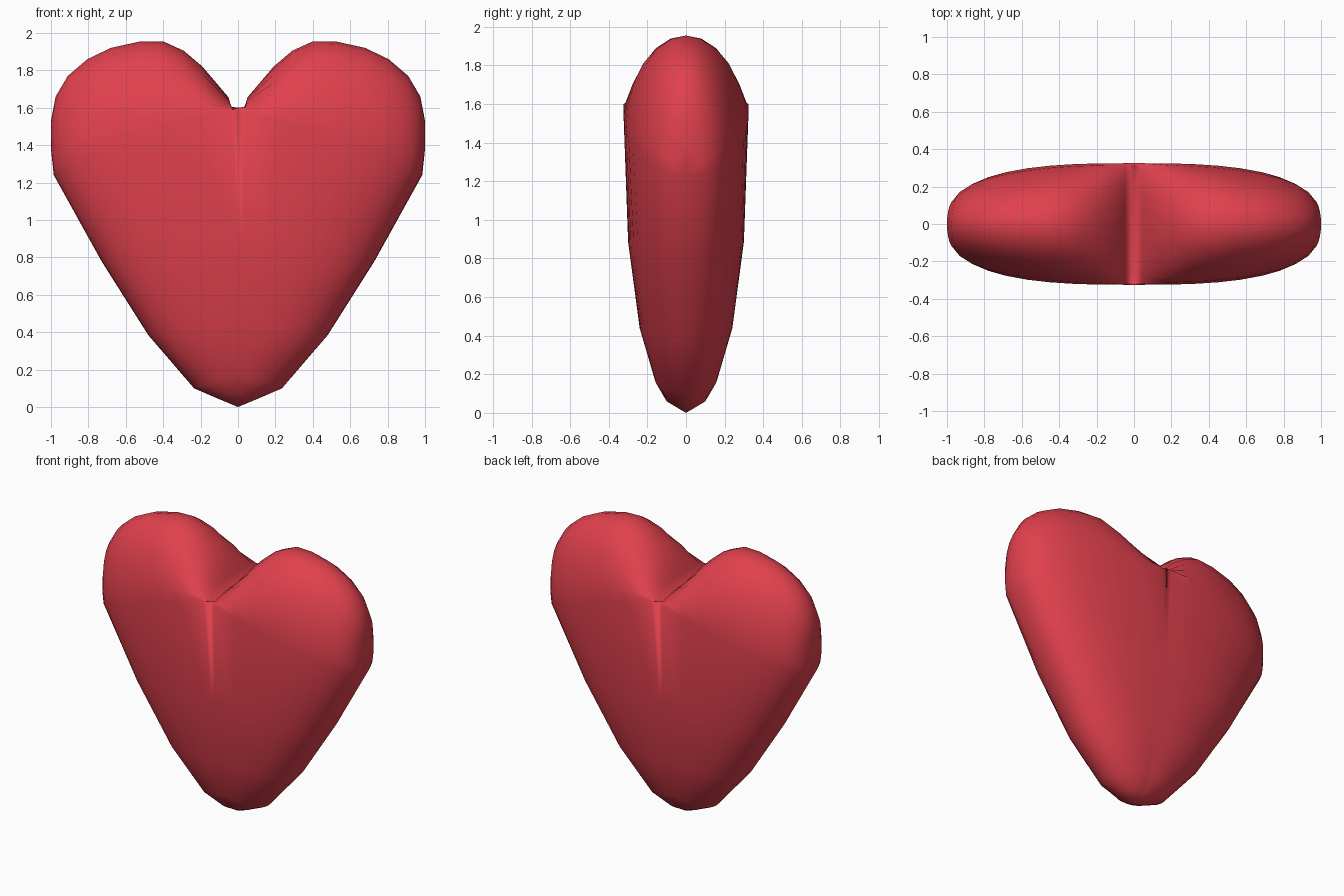
import bpy, bmesh, math

if "Cube" in bpy.data.objects:
    bpy.data.objects.remove(bpy.data.objects["Cube"])

red = bpy.data.materials.new("heart_red")
red.diffuse_color = (0.75, 0.052, 0.075, 1)
red.use_nodes = True
red.node_tree.nodes["Principled BSDF"].inputs["Base Color"].default_value = red.diffuse_color

# Fractions of the half width where the lengthwise lines start, side to centre
FRACS = [1, 0.995, 0.97, 0.93, 0.87, 0.79, 0.70, 0.58, 0.46, 0.34, 0.22, 0.04, 0]
# Lobe outline in the x-z plane, from the outer shoulder over the top to the cleft
ARC = [(0.985, 1.24), (1.0, 1.38), (1.0, 1.53), (0.975, 1.66), (0.91, 1.77),
       (0.805, 1.86), (0.68, 1.92), (0.52, 1.955), (0.40, 1.955), (0.29, 1.905),
       (0.19, 1.82), (0.05, 1.655), (0, 1.45)]
# Body rings: half width, half depth, z at the centre, z at the side, roundness
RINGS = [(0.985, 0.325, 1.60, 1.24, 2.8), (0.73, 0.30, 0.89, 0.78, 2.6),
         (0.48, 0.24, 0.44, 0.385, 2.4), (0.235, 0.16, 0.17, 0.10, 2.2),
         (0.12, 0.10, 0.06, 0.05, 2.0), (0, 0, 0, 0, 2.0)]
STEPS = 6


def ring_points(w, d, z_mid, z_side, n):
    drop = z_mid - z_side
    return [(w * f, d * (1 - f ** n) ** (1 / n),
             z_mid - drop * (0.8 * f + 0.2 * f ** 4)) for f in FRACS]


def lobe_points(ridge, k):
    """Row of points k steps up the dome from the ridge to the lobe outline."""
    a = math.pi / 2 * k / STEPS
    s, c = math.sin(a), math.cos(a)
    return [(r[0] + (p[0] - r[0]) * s, r[1] * c, r[2] + (p[1] - r[2]) * s)
            for r, p in zip(ridge, ARC)]


# Rows from the bottom tip, past the widest ridge, to the top of the lobe
body = [ring_points(*r) for r in reversed(RINGS)]
rows = body + [lobe_points(body[-1], k) for k in range(1, STEPS + 1)]

# Four mirrored quarters joined into one skin
bm = bmesh.new()
for sx in (1, -1):
    for sy in (1, -1):
        grid = [[bm.verts.new((x * sx, y * sy, z)) for x, y, z in row] for row in rows]
        for lo, hi in zip(grid, grid[1:]):
            for i in range(len(FRACS) - 1):
                quad = [lo[i], lo[i + 1], hi[i + 1], hi[i]]
                bm.faces.new(quad if sx * sy < 0 else quad[::-1])
bmesh.ops.remove_doubles(bm, verts=bm.verts, dist=0.0005)
bmesh.ops.dissolve_degenerate(bm, edges=bm.edges, dist=0.0005)
bmesh.ops.recalc_face_normals(bm, faces=bm.faces)
for f in bm.faces:
    f.smooth = True

mesh = bpy.data.meshes.new("heart")
bm.to_mesh(mesh)
bm.free()
mesh.materials.append(red)
heart = bpy.data.objects.new("heart", mesh)
bpy.context.collection.objects.link(heart)
